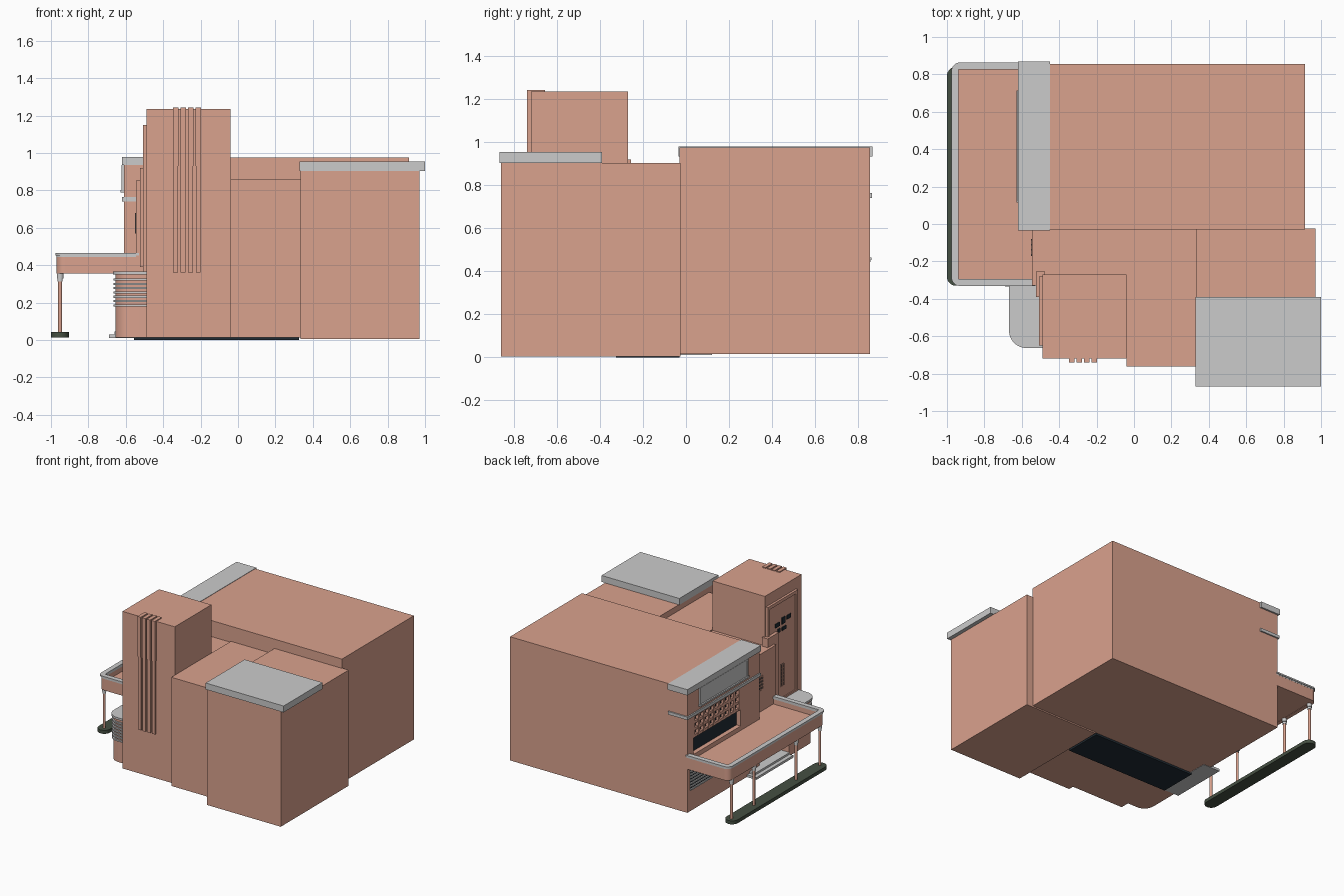
import bpy, bmesh, math

if "Cube" in bpy.data.objects:
    bpy.data.objects.remove(bpy.data.objects["Cube"])


def material(name, r, g, b):
    m = bpy.data.materials.new(name)
    m.diffuse_color = (r, g, b, 1)
    m.use_nodes = True
    m.node_tree.nodes["Principled BSDF"].inputs["Base Color"].default_value = m.diffuse_color
    return m


STUCCO = material("salmon_stucco", 0.70, 0.36, 0.27)
GLASS = material("dark_glass", 0.015, 0.025, 0.035)
KERB = material("dark_kerb", 0.06, 0.08, 0.055)
GREY = None


def prism(name, pts, z0, z1, mat=GREY):
    """Extrude a flat outline from z0 to z1."""
    bm = bmesh.new()
    base = bm.faces.new([bm.verts.new((x, y, z0)) for x, y in pts])
    ext = bmesh.ops.extrude_face_region(bm, geom=[base])
    for v in ext["geom"]:
        if isinstance(v, bmesh.types.BMVert):
            v.co.z = z1
    bmesh.ops.recalc_face_normals(bm, faces=bm.faces)
    me = bpy.data.meshes.new(name)
    bm.to_mesh(me)
    bm.free()
    ob = bpy.data.objects.new(name, me)
    bpy.context.collection.objects.link(ob)
    if mat:
        me.materials.append(mat)
    return ob


def box(name, x0, x1, y0, y1, z0, z1, mat=GREY):
    return prism(name, [(x0, y0), (x1, y0), (x1, y1), (x0, y1)], z0, z1, mat)


def smooth(ob):
    bpy.ops.object.select_all(action='DESELECT')
    ob.select_set(True)
    bpy.context.view_layer.objects.active = ob
    bpy.ops.object.shade_smooth_by_angle(angle=math.radians(35))


def arc(cx, cy, r, a0, a1, n=8):
    return [(cx + r * math.cos(math.radians(a0 + (a1 - a0) * i / n)),
             cy + r * math.sin(math.radians(a0 + (a1 - a0) * i / n))) for i in range(n + 1)]


def cut(ob, *bounds):
    """Recess a rectangular pocket in ob."""
    c = box("cutter", *bounds)
    c.hide_render = True
    mod = ob.modifiers.new("recess", 'BOOLEAN')
    mod.operation = 'DIFFERENCE'
    mod.solver = 'EXACT'
    mod.object = c
    bpy.context.view_layer.objects.active = ob
    bpy.ops.object.modifier_apply(modifier=mod.name)
    bpy.data.objects.remove(c)


def lattice(name, x0, x1, y0, y1, z0, z1, cols, rows, t, mat):
    """Grid of bars on a wall facing -x."""
    for i in range(cols + 1):
        y = y0 + (y1 - y0 - t) * i / cols
        box(name + "_upright", x0, x1, y, y + t, z0, z1, mat)
    for j in range(rows + 1):
        z = z0 + (z1 - z0 - t) * j / rows
        box(name + "_crossbar", x0 + .002, x1, y0, y1, z, z + t, mat)


# main hall with recessed facade window
hall = box("main_hall", -.61, .915, -.03, .855, .015, .977, STUCCO)
cut(hall, -.7, -.565, .2, .78, .44, .745)
box("facade_window", -.575, -.56, .2, .78, .44, .745, GLASS)
lattice("window_lattice", -.608, -.585, .2, .78, .565, .745, 9, 3, .02, STUCCO)
box("hall_roof_slab", -.62, -.45, -.035, .868, .935, .98)
box("facade_ledge", -.62, -.45, -.035, .866, .742, .765)

# framed sign panel above the ledge
box("panel_back", -.617, -.6, .12, .71, .80, .935)
for y in (.12, .698):
    box("panel_side", -.622, -.6, y, y + .012, .80, .935)
box("panel_top", -.622, -.6, .12, .71, .923, .935)
box("panel_sill", -.628, -.6, .115, .715, .79, .803)

# right-hand blocks
box("side_block", .335, .97, -.86, -.025, .005, .905, STUCCO)
box("side_roof_slab", .33, 1.0, -.868, -.39, .905, .955)
box("middle_block", -.04, .336, -.762, -.02, .015, .86, STUCCO)

# entrance block, floor, doors and step
box("entrance_block", -.545, -.03, -.33, -.02, .015, .852, STUCCO)
box("lobby_floor", -.555, .325, -.325, -.03, 0, .016, GLASS)
box("entrance_pier", -.525, -.475, -.39, -.255, .39, .92, STUCCO)
box("entrance_doors", -.55, -.54, -.28, -.06, .03, .31, GLASS)
lattice("door_frame", -.554, -.54, -.28, -.06, .03, .31, 4, 1, .008, GREY)
box("entrance_step_lower", -.69, -.545, -.335, .12, .012, .03)
box("entrance_step_upper", -.66, -.545, -.33, .09, .03, .045)
box("small_window", -.547, -.54, -.17, -.08, .57, .68, GLASS)
lattice("small_window_lattice", -.55, -.54, -.17, -.08, .57, .68, 3, 4, .009, STUCCO)

# tower with framed side panel
box("tower", -.49, -.04, -.72, -.27, .015, 1.236, STUCCO)
panel = box("tower_side_panel", -.508, -.485, -.65, -.28, .36, 1.15, STUCCO)
cut(panel, -.6, -.50, -.625, -.305, .38, 1.125)
box("tower_slit", -.503, -.495, -.485, -.445, .47, .64, GLASS)
lattice("tower_slit_lattice", -.506, -.495, -.485, -.445, .47, .64, 2, 6, .006, STUCCO)

# abstract ornament on the tower panel
for y, z, w, h in ((-.43, .95, .05, .03), (-.50, .95, .04, .05), (-.57, .965, .05, .03),
                   (-.44, .90, .03, .03), (-.51, .90, .05, .025)):
    box("tower_ornament", -.506, -.495, y, y + w, z, z + h, GLASS)

# tower fins, the upper part wraps onto the roof
for i in range(4):
    x = -.348 + i * .0405
    box("fin_upper", x, x + .029, -.74, -.655, .93, 1.243, STUCCO)
    box("fin_lower", x + .001, x + .026, -.733, -.70, .36, .93, STUCCO)


def bay(name, grow, z0, z1, mat):
    x, y, r = -.655 - grow, -.65 - grow, .08 + grow
    pts = arc(x + r, y + r, r, 180, 270, 12) + [(-.48, y), (-.48, -.33), (x, -.33)]
    smooth(prism(name, pts, z0, z1, mat))


# rounded bay with ribs
bay("rounded_bay", 0, .015, .352, STUCCO)
bay("bay_roof", .013, .35, .366, GREY)
for i in range(7):
    bay("bay_rib", .011, .18 + i * .023, .191 + i * .023, GREY)

# wall louvres under the canopy
box("louvre_back", -.613, -.6, .55, .82, .18, .34, GLASS)
for i in range(7):
    box("louvre_slat", -.622, -.6, .545, .825, .18 + i * .023, .191 + i * .023)


def rim(name, o, w, z0, z1, mat):
    """U-shaped border around the canopy, outset o, width w."""
    x, ya, yb, r = -.97 - o, -.325 - o, .857 + o, .045
    pts = ([(-.60, yb)] + arc(x + r, yb - r, r, 90, 180) + arc(x + r, ya + r, r, 180, 270)
           + [(-.53, ya), (-.53, ya + w), (x + w, ya + w), (x + w, yb - w), (-.60, yb - w)])
    smooth(prism(name, pts, z0, z1, mat))


# canopy
box("canopy_deck", -.95, -.54, -.30, .84, .357, .405, STUCCO)
rim("canopy_fascia", 0, .03, .355, .446, STUCCO)
rim("canopy_coping_lower", .001, .033, .444, .455, GREY)
rim("canopy_coping_upper", .006, .038, .453, .465, GREY)

# canopy columns on a rounded kerb
kerb = prism("column_kerb", arc(-.952, .792, .048, 0, 180, 16) + arc(-.952, -.282, .048, 180, 360, 16),
             .015, .042, KERB)
smooth(kerb)
for y in (.80, .525, .005, -.285):
    for name, r, z0, z1, mat in (("column", .0105, .04, .32, STUCCO),
                                 ("column_collar", .014, .312, .33, GREY),
                                 ("column_capital", .018, .33, .357, GREY)):
        smooth(prism(name, arc(-.951, y, r, 0, 337.5, 15), z0, z1, mat))
